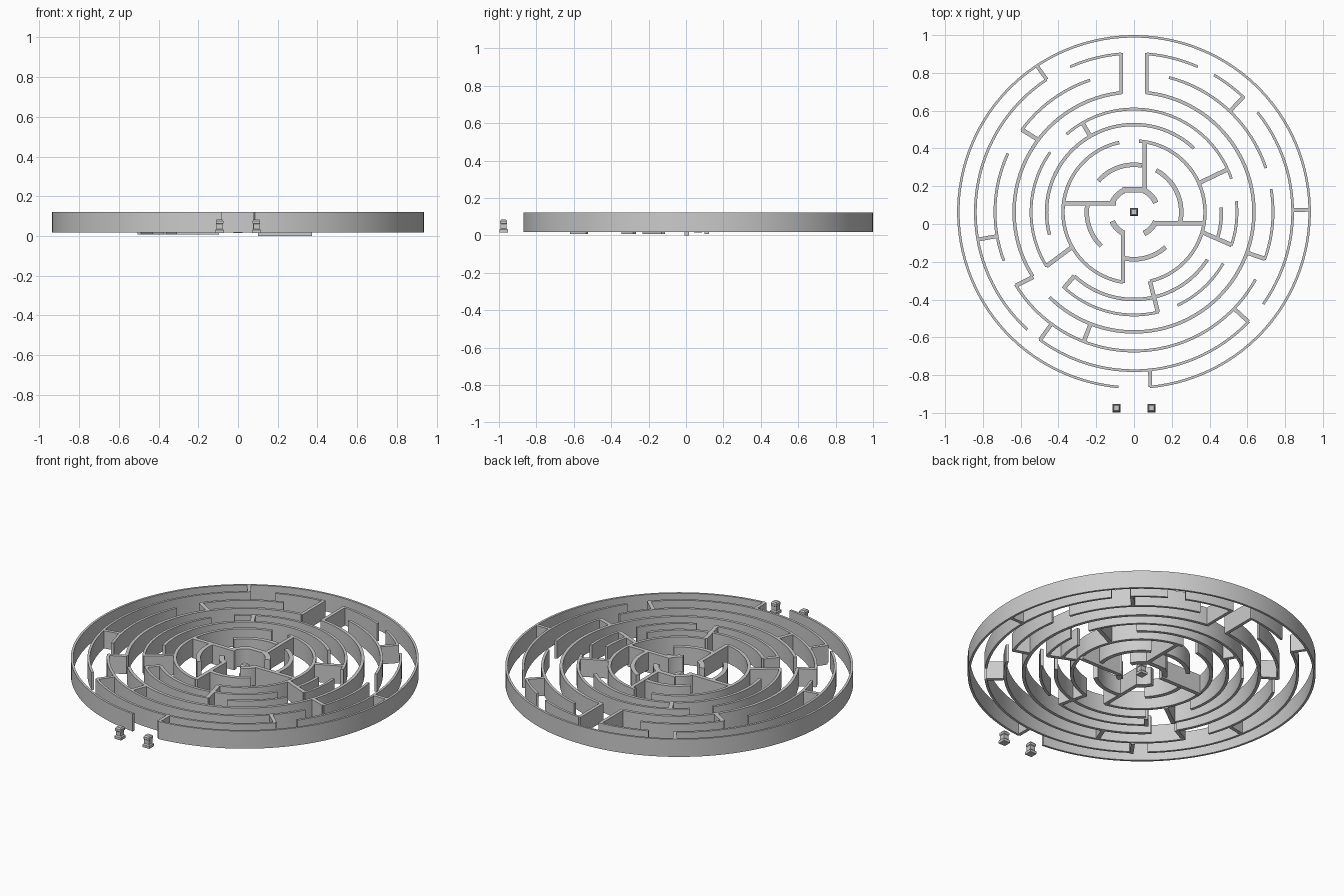
import bpy, bmesh
from math import radians, cos, sin, ceil
from mathutils import Vector

if "Cube" in bpy.data.objects:
    bpy.data.objects.remove(bpy.data.objects["Cube"])

CY = 0.0635            # centre of the rings
Z0, Z1 = 0.017, 0.122  # wall bottom and top
R = {1: 0.93, 2: 0.84, 3: 0.736, 4: 0.635, 5: 0.545, 6: 0.463, 7: 0.376, 8: 0.25, 9: 0.125}
T = {1: 0.013, 2: 0.014, 3: 0.015, 4: 0.018, 5: 0.015, 6: 0.018, 7: 0.018, 8: 0.024, 9: 0.03}


def finish(name, bm, smooth=True):
    bmesh.ops.recalc_face_normals(bm, faces=bm.faces)
    me = bpy.data.meshes.new(name)
    bm.to_mesh(me)
    bm.free()
    ob = bpy.data.objects.new(name, me)
    bpy.context.collection.objects.link(ob)
    if smooth:
        bpy.context.view_layer.objects.active = ob
        ob.select_set(True)
        bpy.ops.object.shade_smooth_by_angle(angle=radians(30))
        ob.select_set(False)
    return ob


def sweep(bm, sections):
    """Close a solid through a row of four-point sections."""
    rows = [[bm.verts.new(p) for p in s] for s in sections]
    for a, b in zip(rows, rows[1:]):
        for i in range(4):
            j = (i + 1) % 4
            bm.faces.new((a[i], a[j], b[j], b[i]))
    bm.faces.new(rows[0])
    bm.faces.new(rows[-1])


def arc(bm, ring, a0, a1):
    r, t = R[ring], T[ring] / 2
    n = max(3, ceil((a1 - a0) / 3))
    secs = []
    for i in range(n + 1):
        a = radians(a0 + (a1 - a0) * i / n)
        secs.append([(q * cos(a), CY + q * sin(a), z) for q, z in
                     ((r - t, Z0), (r + t, Z0), (r + t, Z1), (r - t, Z1))])
    sweep(bm, secs)


def wall(bm, p, q, t, z0=Z0):
    p, q = Vector(p), Vector(q)
    d = (q - p).normalized()
    n = Vector((-d.y, d.x)) * t / 2
    sweep(bm, [[(*(c - n), z0), (*(c + n), z0), (*(c + n), Z1), (*(c - n), Z1)] for c in (p, q)])


def polar(r, a):
    return (r * cos(radians(a)), CY + r * sin(radians(a)))


# curved walls: ring number -> angle spans in degrees
spans = {
    1: [(275.2, 624.9)],
    2: [(94.7, 113.7), (66.3, 85.3), (46, 59.7), (-35.5, 38.9), (123.4, 227.8), (233.4, 316.4)],
    3: [(18.4, 75.4), (-20, 9.5), (108.4, 144), (155.1, 200.5), (211.5, 331)],
    4: [(96, 212.5), (225.3, 444)],
    5: [(18.8, 131), (-19, 6), (-65, -30), (226.5, 284), (144.5, 212)],
    6: [(46.8, 195), (-17.6, 3), (227, 327)],
    7: [(102, 261), (-77, 86)],
    8: [(80, 139), (-14, 62), (171, 226), (258, 312)],
    9: [(115, 157), (23, 65), (203, 245), (295, 337)],
}
for ring, parts in spans.items():
    bm = bmesh.new()
    for a0, a1 in parts:
        arc(bm, ring, a0, a1)
    finish(f"ring_wall_{ring}", bm)

# radial walls: inner ring, outer ring, inner angle, outer angle, bottom height
bm = bmesh.new()
for i, o, a, b, z in [
    (2, 1, 123.4, 123.6, Z0), (2, 1, 0.7, 0.7, Z0), (2, 1, 275.8, 275.3, Z0),
    (3, 2, 46.5, 46.4, Z0), (4, 3, -19.8, -19.7, Z0), (4, 3, 143, 143.7, Z0),
    (3, 2, 190, 190, Z0), (3, 2, 233.6, 233.7, 0.008), (3, 2, 316, 316.2, Z0),
    (4, 3, 212.8, 212, Z0), (4, 3, 248.8, 248.8, Z0), (6, 5, 120, 120, Z0),
    (7, 5, 24, 24.5, Z0), (7, 5, -16.5, -18.7, Z0), (6, 5, 227, 227.3, 0.008),
    (7, 5, 209.5, 211.7, 0.008), (7, 5, 283, 283.4, Z0),
]:
    wall(bm, polar(R[i], a), polar(R[o], b), 0.5 * (T[i] + T[o]) + 0.006, z)
finish("radial_walls", bm, False)

# straight entrance walls at the back
bm = bmesh.new()
for s in (-1, 1):
    wall(bm, (s * 0.068, 0.69), (s * 0.068, 0.905), 0.019)
finish("back_passage_walls", bm, False)

# pinwheel walls around the middle
bm = bmesh.new()
wall(bm, (0.057, 0.17), (0.057, 0.44), 0.022)
wall(bm, (-0.37, 0.11), (-0.095, 0.11), 0.024, 0.008)
wall(bm, (-0.058, -0.312), (-0.058, -0.04), 0.022)
wall(bm, (0.10, 0.005), (0.372, 0.005), 0.024, 0.0)
wall(bm, (-0.062, 0.181), (0.062, 0.181), 0.028)
finish("pinwheel_walls", bm, False)


def post(name, x, y):
    """Small square post with a wider foot and a tapered cap."""
    bm = bmesh.new()
    prof = [(0.022, 0.015), (0.022, 0.03), (0.016, 0.036), (0.016, 0.06), (0.019, 0.063),
            (0.019, 0.076), (0.013, 0.084)]
    sweep(bm, [[(x + i * h, y + j * h, z) for i, j in ((-1, -1), (1, -1), (1, 1), (-1, 1))]
               for h, z in prof])
    finish(name, bm, False)


post("entrance_post_left", -0.093, -0.975)
post("entrance_post_right", 0.093, -0.975)
post("centre_post", 0, CY)
